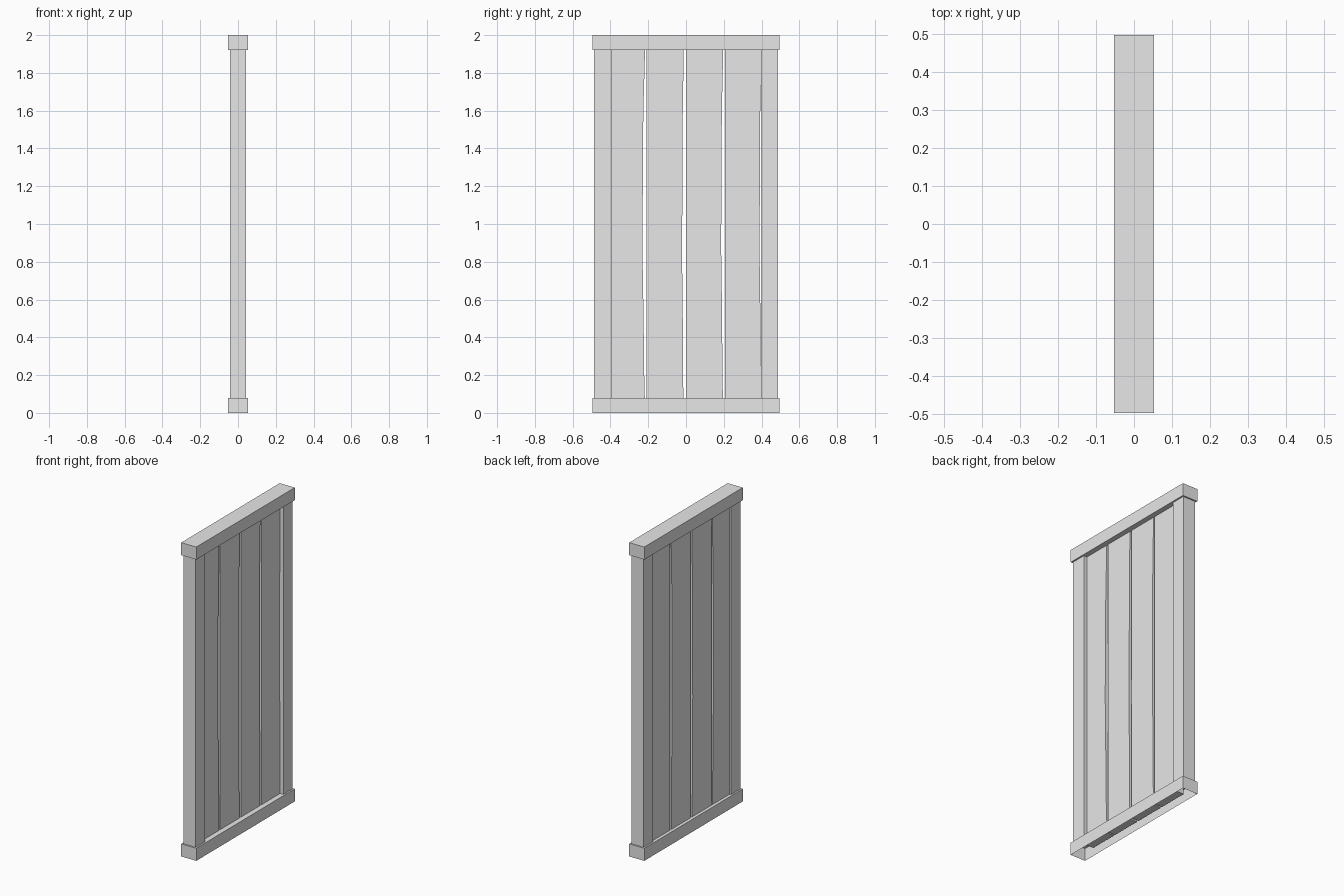
import bpy, bmesh, math

if "Cube" in bpy.data.objects:
    bpy.data.objects.remove(bpy.data.objects["Cube"], do_unlink=True)

grey = bpy.data.materials.new("plain grey")
grey.use_nodes = True
grey.diffuse_color = (0.8, 0.8, 0.8, 1)
grey.node_tree.nodes["Principled BSDF"].inputs["Base Color"].default_value = (0.8, 0.8, 0.8, 1)


def finish(name, bm):
    bmesh.ops.recalc_face_normals(bm, faces=bm.faces)
    mesh = bpy.data.meshes.new(name)
    bm.to_mesh(mesh)
    bm.free()
    mesh.materials.append(grey)
    obj = bpy.data.objects.new(name, mesh)
    bpy.context.collection.objects.link(obj)
    return obj


def box(name, x, y, z, open_bottom=False):
    bm = bmesh.new()
    bmesh.ops.create_cube(bm, size=1)
    for v in bm.verts:
        v.co = [lo + (c + 0.5) * (hi - lo) for c, (lo, hi) in zip(v.co, (x, y, z))]
    bmesh.ops.recalc_face_normals(bm, faces=bm.faces)
    if open_bottom:
        low = [f for f in bm.faces if f.normal.z < -0.9]
        bmesh.ops.delete(bm, geom=low, context='FACES_ONLY')
    return finish(name, bm)


def plank(name, left, right, bow, peak):
    """Board with a straight left edge and a gently bowed right edge."""
    bm = bmesh.new()
    steps, bottom, top = 12, 0.035, 1.96
    rings = []
    for i in range(steps + 1):
        z = bottom + (top - bottom) * i / steps
        t = z / (2 * peak) if z < peak else 0.5 + (z - peak) / (2 * (2 - peak))
        edge = right - bow * math.sin(math.pi * t) - 0.001 * math.sin(9 * z)
        corners = ((0.02, left), (0.02, edge), (-0.033, edge), (-0.033, left))
        rings.append([bm.verts.new((x, y, z)) for x, y in corners])
    for a, b in zip(rings, rings[1:]):
        for k in range(4):
            n = (k + 1) % 4
            bm.faces.new((a[k], a[n], b[n], b[k]))
    bm.faces.new(rings[0])
    bm.faces.new(rings[-1])
    return finish(name, bm)


# Top and bottom rails, the bottom one hollow underneath
rail_x, rail_y = (-0.053, 0.053), (-0.496, 0.496)
box("bottom_rail", rail_x, rail_y, (0, 0.08), open_bottom=True)
box("top_rail", rail_x, rail_y, (1.92, 2))

# Side posts
for name, y in (("front_post", (-0.487, -0.392)), ("back_post", (0.396, 0.487))):
    box(name, (-0.043, 0.043), y, (0.08, 1.92))

# Four boards with narrow gaps between them
boards = ((-0.4, -0.216, 0.014, 1.05), (-0.208, -0.012, 0.008, 0.9),
          (0, 0.197, 0.01, 1.05), (0.206, 0.4, 0.01, 1.05))
for number, shape in enumerate(boards, 1):
    plank(f"plank_{number}", *shape)
